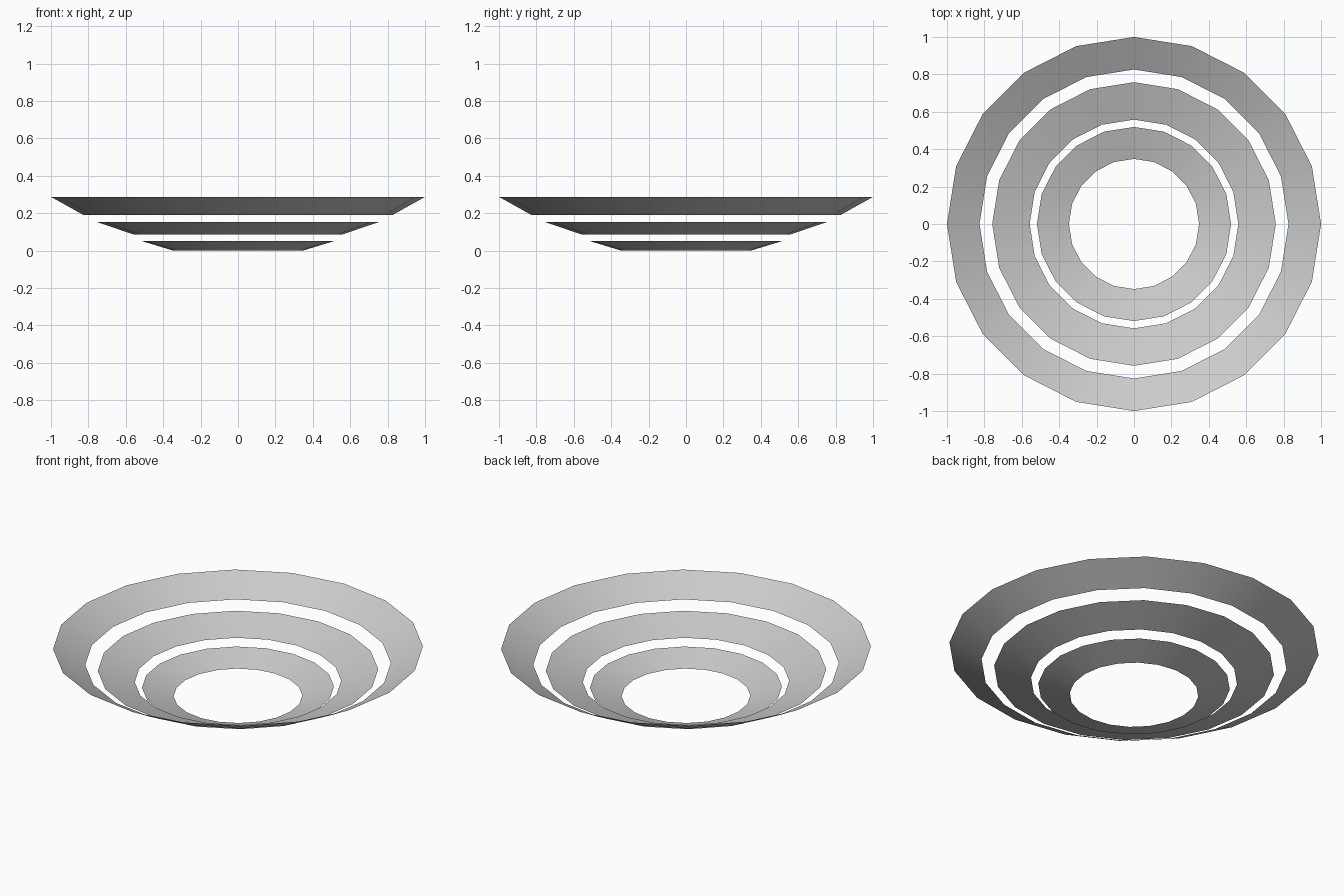
import bpy, bmesh
from math import cos, sin, tau

if "Cube" in bpy.data.objects:
    bpy.data.objects.remove(bpy.data.objects["Cube"])

SIDES = 20


def conical_band(name, r_low, z_low, r_high, z_high):
    """Open, single-surface sloped band with its faces towards the inside."""
    bm = bmesh.new()
    low, high = [
        [bm.verts.new((r * cos(tau * i / SIDES), r * sin(tau * i / SIDES), z))
         for i in range(SIDES)]
        for r, z in ((r_low, z_low), (r_high, z_high))
    ]
    for i in range(SIDES):
        j = (i + 1) % SIDES
        face = bm.faces.new((low[i], high[i], high[j], low[j]))
        face.smooth = True
    mesh = bpy.data.meshes.new(name)
    bm.to_mesh(mesh)
    bm.free()
    obj = bpy.data.objects.new(name, mesh)
    bpy.context.collection.objects.link(obj)
    return obj


# Three nested bands following a shallow dish, separated by gaps
conical_band("inner_ring", 0.348, 0.0, 0.519, 0.052)
conical_band("middle_ring", 0.558, 0.086, 0.758, 0.154)
conical_band("outer_ring", 0.826, 0.19, 1.0, 0.287)
